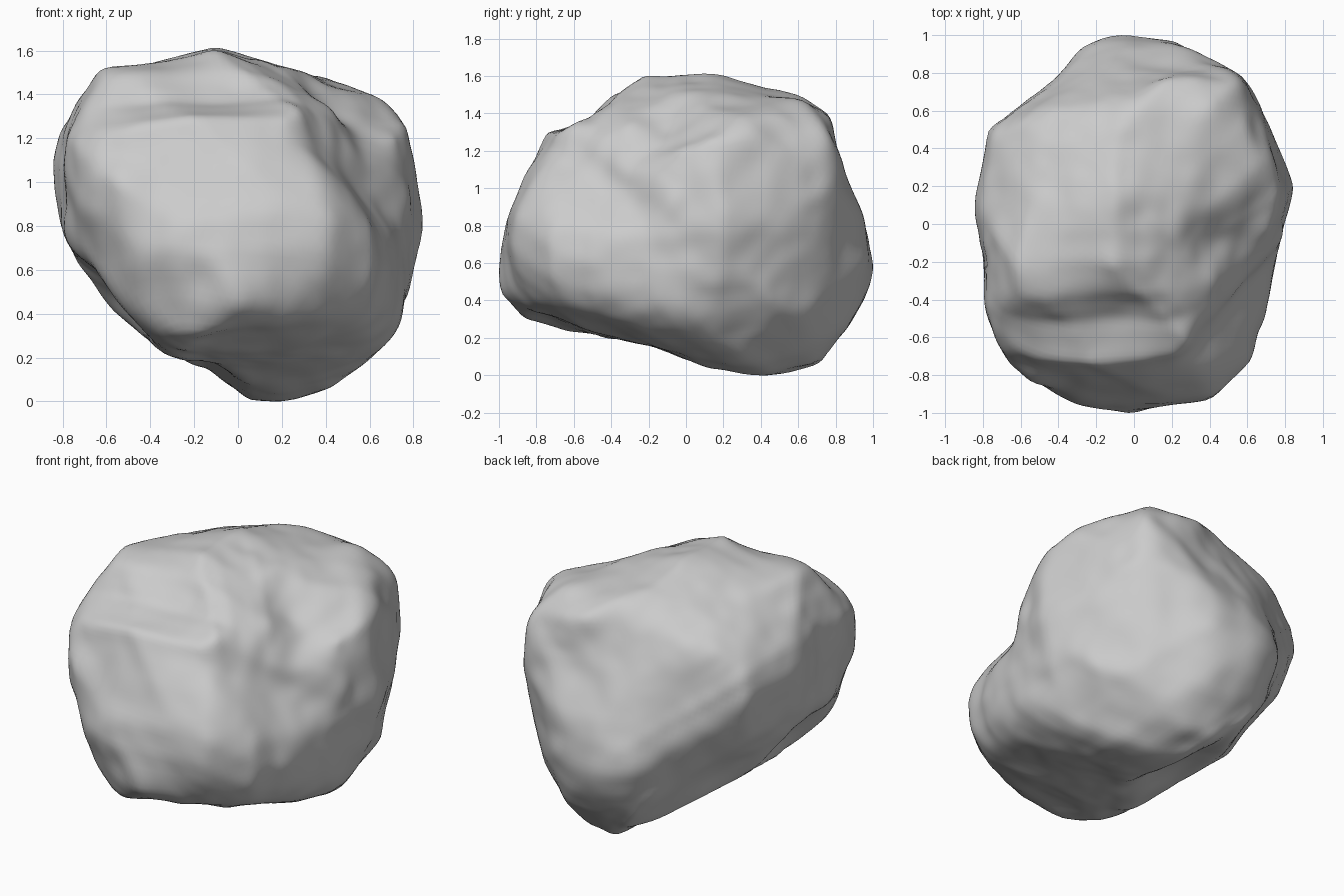
import bpy
import bmesh
import math
from mathutils import Vector, noise

cube = bpy.data.objects.get("Cube")
if cube:
    bpy.data.objects.remove(cube, do_unlink=True)

CENTRE = Vector((0, 0, 0.81))

# Outlines of the boulder, measured from its centre
FRONT = [(0.2, -0.81), (0.4, -0.75), (0.57, -0.63), (0.72, -0.49), (0.78, -0.3), (0.85, 0),
         (0.8, 0.26), (0.75, 0.42), (0.6, 0.57), (0.4, 0.67), (0.2, 0.72), (-0.1, 0.81),
         (-0.36, 0.74), (-0.6, 0.7), (-0.7, 0.58), (-0.81, 0.41), (-0.85, 0.26), (-0.82, 0),
         (-0.76, -0.17), (-0.6, -0.37), (-0.4, -0.54), (-0.15, -0.63), (0.05, -0.78)]
SIDE = [(-1, -0.21), (-0.97, -0.36), (-0.86, -0.47), (-0.6, -0.56), (-0.15, -0.66), (0.1, -0.76),
        (0.4, -0.81), (0.7, -0.73), (0.85, -0.56), (0.95, -0.4), (1, -0.25), (0.95, 0.04),
        (0.86, 0.24), (0.75, 0.59), (0.6, 0.68), (0.4, 0.73), (0.15, 0.81), (-0.2, 0.78),
        (-0.35, 0.68), (-0.5, 0.55), (-0.7, 0.45), (-0.85, 0.24), (-0.95, 0.04)]
TOP = [(-0.05, -1), (0.38, -0.92), (0.6, -0.7), (0.7, -0.45), (0.75, -0.2), (0.85, 0.2),
       (0.72, 0.5), (0.6, 0.78), (0.4, 0.9), (0.2, 0.98), (-0.1, 1), (-0.25, 0.92),
       (-0.4, 0.75), (-0.75, 0.46), (-0.85, 0.1), (-0.8, -0.2), (-0.79, -0.45), (-0.7, -0.7),
       (-0.55, -0.86), (-0.3, -0.97)]
DIAGONAL_A = [(-1, 0.1), (-0.96, 0.34), (-0.78, 0.57), (-0.58, 0.77), (-0.02, 0.85), (0.42, 0.84),
              (0.75, 0.72), (0.94, 0.48), (0.96, 0.19), (0.91, -0.11), (0.81, -0.43),
              (0.51, -0.72), (0.22, -0.78), (-0.16, -0.79), (-0.46, -0.74), (-0.75, -0.64),
              (-0.93, -0.31)]
DIAGONAL_B = [(-0.96, 0.1), (-0.94, 0.36), (-0.68, 0.59), (-0.33, 0.65), (0.21, 0.78), (0.67, 0.62),
              (0.88, 0.45), (0.99, 0.25), (0.98, 0.07), (0.85, -0.25), (0.55, -0.43),
              (0.32, -0.62), (0.02, -0.74), (-0.27, -0.86), (-0.51, -0.91), (-0.77, -0.69),
              (-0.86, -0.43)]
DIAGONAL_C = [(-0.96, -0.11), (-0.88, 0.04), (-0.7, 0.19), (-0.55, 0.54), (-0.46, 0.69),
              (-0.26, 0.84), (0.15, 0.94), (0.42, 0.84), (0.59, 0.66), (0.77, 0.48),
              (0.91, 0.16), (0.88, -0.02), (0.77, -0.22), (0.51, -0.49), (-0.08, -0.8),
              (-0.32, -0.84), (-0.52, -0.8), (-0.73, -0.65), (-0.94, -0.37)]


def axes(azimuth, elevation):
    """Right and up vectors of a plane facing the given direction."""
    a, e = math.radians(azimuth), math.radians(elevation)
    facing = Vector((math.cos(a) * math.cos(e), math.sin(a) * math.cos(e), math.sin(e)))
    right = Vector((-math.sin(a), math.cos(a), 0))
    return right, facing.cross(right)


def radii(outline, steps=360):
    """Distance from the centre to the outline, for every degree."""
    table = []
    for i in range(steps):
        px, py = math.cos(math.tau * i / steps), math.sin(math.tau * i / steps)
        hits = []
        for (ax, ay), (bx, by) in zip(outline, outline[1:] + outline[:1]):
            ex, ey = bx - ax, by - ay
            det = px * ey - py * ex
            if abs(det) > 1e-9:
                t = (ax * ey - ay * ex) / det
                s = (ax * py - ay * px) / det
                if t > 0 and -1e-6 <= s <= 1 + 1e-6:
                    hits.append(t)
        table.append(min(hits))
    return table


def fill(table, px, py):
    """How far out the point lies, where 1 is on the outline; and its angle."""
    degrees = math.degrees(math.atan2(py, px)) % 360
    i = int(degrees)
    limit = table[i % 360] + (table[(i + 1) % 360] - table[i % 360]) * (degrees - i)
    return math.hypot(px, py) / limit, degrees


OUTLINES = [(radii(FRONT), *axes(-90, 0)), (radii(SIDE), *axes(0, 0)),
            (radii(TOP), *axes(-90, 90)), (radii(DIAGONAL_A), *axes(-45, 30)),
            (radii(DIAGONAL_B), *axes(135, 30)), (radii(DIAGONAL_C), *axes(45, -30))]


def wear(bm, times):
    """Round the edges off."""
    for _ in range(times):
        bmesh.ops.smooth_vert(bm, verts=bm.verts, factor=0.5,
                              use_axis_x=True, use_axis_y=True, use_axis_z=True)


def grow_rims(bm, sector=5):
    """Bring the rim of the body to each outline, fading away from the rim."""
    for table, right, up in OUTLINES:
        found, peak = [], [0.01] * (360 // sector)
        for v in bm.verts:
            px, py = v.co.dot(right), v.co.dot(up)
            f, degrees = fill(table, px, py)
            found.append((v, px, py, f, degrees / sector - 0.5))
            k = int(degrees / sector) % len(peak)
            peak[k] = max(peak[k], f)
        for v, px, py, f, place in found:
            k = math.floor(place)
            a, b = peak[k % len(peak)], peak[(k + 1) % len(peak)]
            rim = a + (b - a) * (place - k)
            push = (1 / rim - 1) * min(1, f / rim) ** 10
            v.co += (right * px + up * py) * push


# Hollows: place, depth, width
HOLLOWS = [(Vector((0.52, -0.12, 0.45)), 0.05, 0.2),
           (Vector((0.35, -0.1, 0.62)), 0.03, 0.16),
           (Vector((-0.05, -0.38, 0.62)), 0.025, 0.13),
           (Vector((0.75, -0.15, -0.2)), 0.03, 0.2)]

# Boulder body: a sphere trimmed softly by every outline
bm = bmesh.new()
bmesh.ops.create_icosphere(bm, subdivisions=6, radius=1)
for v in bm.verts:
    d = v.co.normalized()
    v.co = d / sum(fill(t, d.dot(r), d.dot(u))[0] ** 14 for t, r, u in OUTLINES) ** (1 / 14)
wear(bm, 20)
for _ in range(5):
    grow_rims(bm)
    wear(bm, 4)

# Hollows and weathered lumps
for v in bm.verts:
    p = v.co.copy()
    lump = 0.02 * noise.noise(p * 3.2) + 0.01 * noise.noise(p * 8)
    for place, depth, width in HOLLOWS:
        lump -= depth * math.exp(-((p - place).length / width) ** 2)
    v.co = p + p.normalized() * lump
for _ in range(2):
    grow_rims(bm)
wear(bm, 1)

# Stand it on the ground
lowest = min(v.co.z for v in bm.verts)
bmesh.ops.translate(bm, verts=bm.verts, vec=(0, 0, -lowest))

mesh = bpy.data.meshes.new("boulder")
bm.to_mesh(mesh)
bm.free()
boulder = bpy.data.objects.new("boulder", mesh)
bpy.context.collection.objects.link(boulder)

# Stone colour
stone = bpy.data.materials.new("grey stone")
stone.use_nodes = True
colour = (0.6, 0.6, 0.6, 1)
stone.diffuse_color = colour
stone.node_tree.nodes["Principled BSDF"].inputs["Base Color"].default_value = colour
mesh.materials.append(stone)

bpy.context.view_layer.objects.active = boulder
boulder.select_set(True)
bpy.ops.object.shade_smooth_by_angle(angle=math.radians(40))
